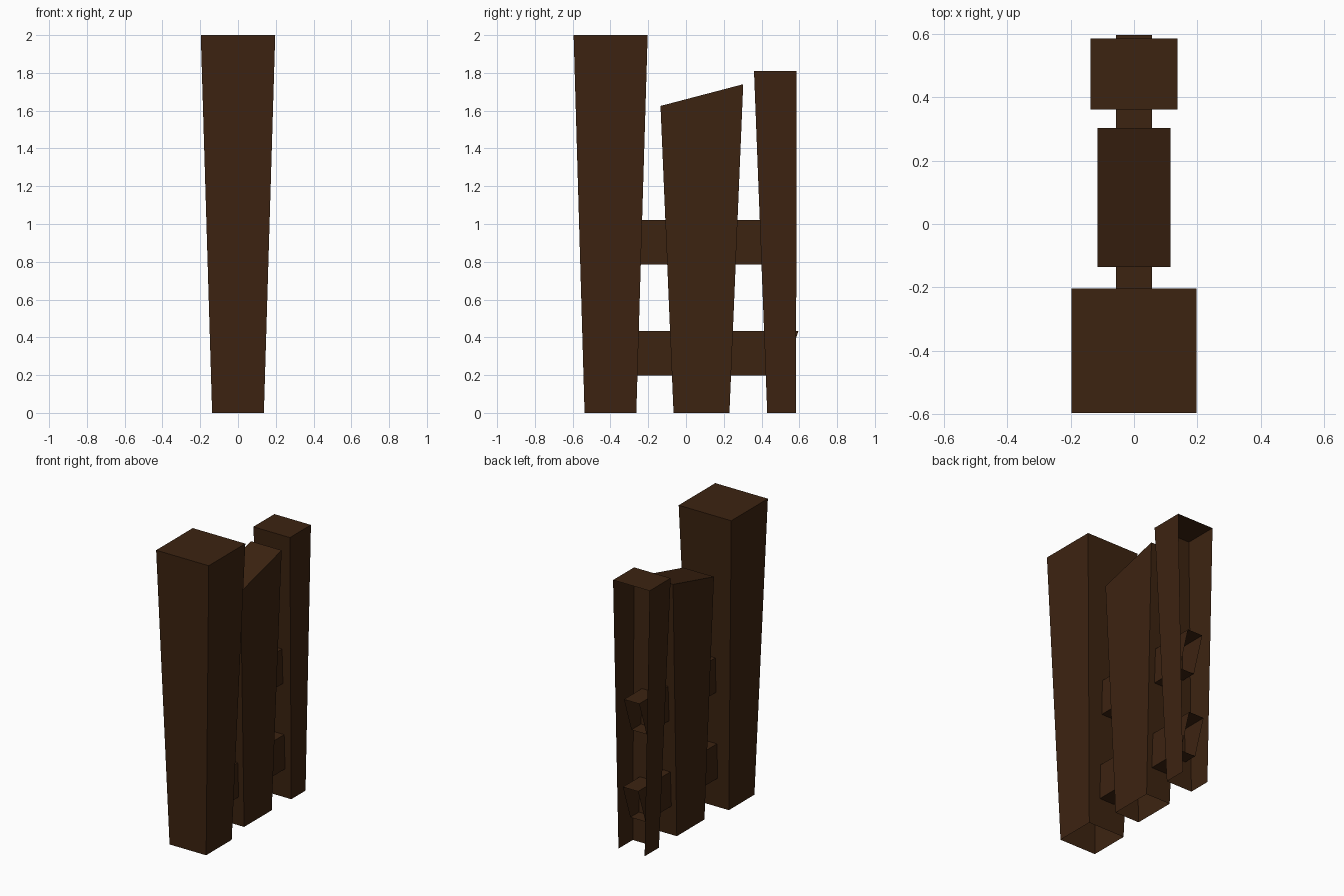
import bpy

if "Cube" in bpy.data.objects:
    bpy.data.objects.remove(bpy.data.objects["Cube"])

wood = bpy.data.materials.new("dark brown wood")
wood.diffuse_color = (0.046, 0.017, 0.0055, 1)
wood.use_nodes = True
wood.node_tree.nodes["Principled BSDF"].inputs["Base Color"].default_value = wood.diffuse_color


def hollow_block(name, bottom, top, skip):
    """Box from two corner rings (left-front, right-front, right-back, left-back),
    leaving out the named faces."""
    faces = {
        "bottom": (3, 2, 1, 0), "top": (4, 5, 6, 7),
        "front": (0, 1, 5, 4), "right": (1, 2, 6, 5),
        "back": (2, 3, 7, 6), "left": (3, 0, 4, 7),
    }
    mesh = bpy.data.meshes.new(name)
    mesh.from_pydata(bottom + top, [], [f for k, f in faces.items() if k not in skip])
    mesh.materials.append(wood)
    obj = bpy.data.objects.new(name, mesh)
    bpy.context.collection.objects.link(obj)
    return obj


def ring(half_x, y0, y1, z0, z1):
    """Four corners: front edge at (y0, z0), back edge at (y1, z1)."""
    return [(-half_x, y0, z0), (half_x, y0, z0), (half_x, y1, z1), (-half_x, y1, z1)]


# Tall front post, flaring upwards, open underneath
hollow_block("front_post",
             ring(0.137, -0.537, -0.263, 0, 0),
             ring(0.197, -0.595, -0.203, 2, 2), {"bottom"})

# Middle plank with a slanted top
hollow_block("middle_plank",
             ring(0.092, -0.066, 0.23, 0, 0),
             ring(0.115, -0.135, 0.303, 1.625, 1.74), {"bottom"})

# Rear half post, open at the back and underneath
hollow_block("rear_half_post",
             ring(0.098, 0.43, 0.583, 0, 0),
             ring(0.137, 0.36, 0.585, 1.81, 1.81), {"bottom", "back"})

# Two cross rails with open, slanted rear ends
for name, z0, z1, end in (("lower_rail", 0.197, 0.433, 0.595),
                          ("upper_rail", 0.785, 1.022, 0.583)):
    hollow_block(name,
                 ring(0.057, -0.40, end - 0.08, z0, z0),
                 ring(0.057, -0.40, end, z1, z1), {"front", "back"})
